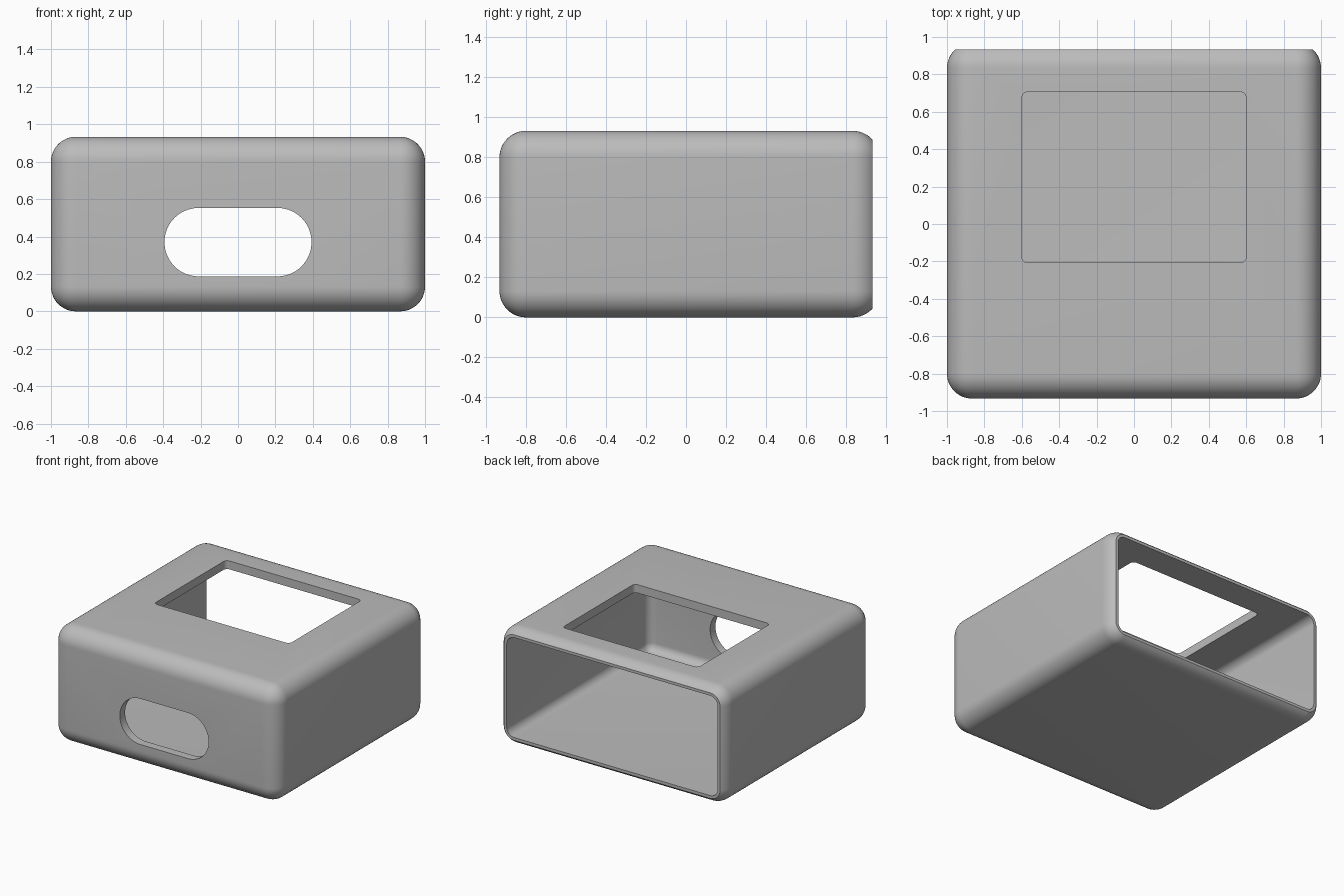
import bpy, bmesh, math
from mathutils import Vector

old = bpy.data.objects.get("Cube")
if old:
    bpy.data.objects.remove(old, do_unlink=True)

grey = bpy.data.materials.new("plain grey")
grey.use_nodes = True
colour = (0.5, 0.5, 0.5, 1)
grey.diffuse_color = colour
grey.node_tree.nodes["Principled BSDF"].inputs["Base Color"].default_value = colour


def rounded_box(name, low, high, radius, axis=None, segments=12):
    """Box with all edges rounded, or only the edges parallel to one axis."""
    low, high = Vector(low), Vector(high)
    bm = bmesh.new()
    bmesh.ops.create_cube(bm, size=1)
    for v in bm.verts:
        v.co = (low + high) / 2 + v.co * (high - low)
    edges = [e for e in bm.edges if axis is None
             or abs((e.verts[0].co - e.verts[1].co).normalized()[axis]) > 0.9]
    if radius:
        bmesh.ops.bevel(bm, geom=edges, offset=radius, segments=segments,
                        profile=0.5, affect='EDGES')
    bmesh.ops.recalc_face_normals(bm, faces=bm.faces)
    mesh = bpy.data.meshes.new(name)
    bm.to_mesh(mesh)
    bm.free()
    mesh.materials.append(grey)
    obj = bpy.data.objects.new(name, mesh)
    bpy.context.collection.objects.link(obj)
    return obj


HEIGHT, BACK, FRONT = 0.933, 0.933, -0.933
WALL, RADIUS = 0.067, 0.133

# Rounded outer body, running slightly past the open back
case = rounded_box("case_shell", (-1, FRONT, 0), (1, BACK + 0.034, HEIGHT), RADIUS)

# Back trim, inner cavity, top window and front slot
cutters = [
    rounded_box("back_trim", (-2, BACK, -1), (2, 2, 2), 0),
    rounded_box("cavity", (WALL - 1, FRONT + WALL, WALL),
                (1 - WALL, 1.5, HEIGHT - WALL), RADIUS - WALL),
    rounded_box("top_window", (-0.6, -0.207, 0.7), (0.6, 0.706, 1.2), 0.033, axis=2),
    rounded_box("front_slot", (-0.393, -1.2, 0.187), (0.393, -0.7, 0.553),
                0.1829, axis=1, segments=24),
]
bpy.context.view_layer.objects.active = case
case.select_set(True)
for cutter in cutters:
    cut = case.modifiers.new(cutter.name, 'BOOLEAN')
    cut.operation = 'DIFFERENCE'
    cut.solver = 'EXACT'
    cut.object = cutter
    bpy.ops.object.modifier_apply(modifier=cut.name)
    bpy.data.objects.remove(cutter, do_unlink=True)

bpy.ops.object.shade_smooth_by_angle(angle=math.radians(25))
